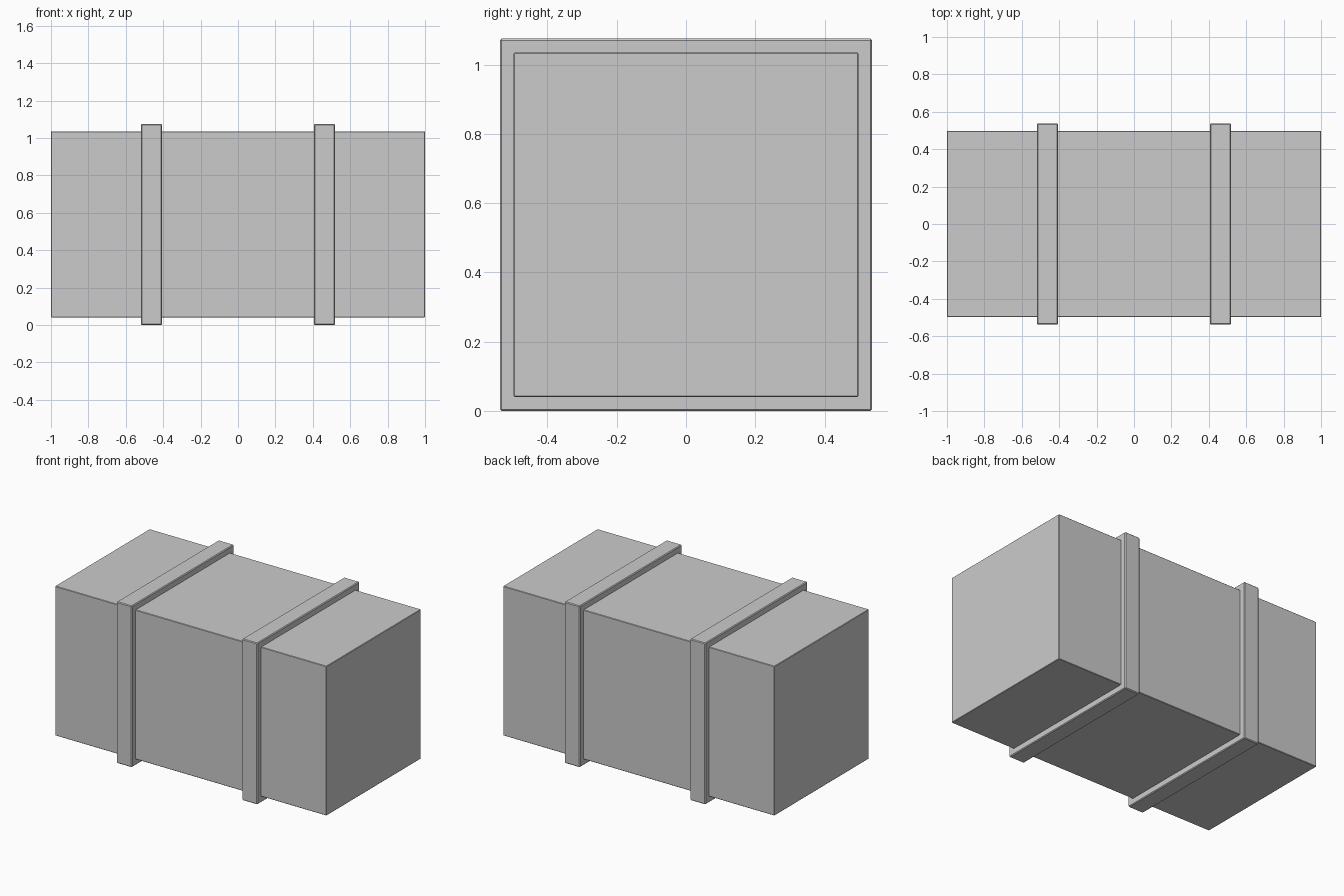
import bpy

if "Cube" in bpy.data.objects:
    bpy.data.objects.remove(bpy.data.objects["Cube"])

CENTER_Z = 0.5375


def bevelled_box(name, size, x, bevel):
    """Box centred on the crate axis with narrow chamfered edges."""
    bpy.ops.mesh.primitive_cube_add(size=1, location=(x, 0, CENTER_Z))
    obj = bpy.context.object
    obj.name = name
    obj.scale = size
    bpy.ops.object.transform_apply(location=False, rotation=False, scale=True)
    mod = obj.modifiers.new("edge_bevel", 'BEVEL')
    mod.width = bevel
    mod.segments = 1
    return obj


# Main crate body
bevelled_box("crate_body", (2.0, 0.995, 0.995), 0, 0.003)

# Two raised bands wrapping the body
for side, label in ((-1, "left"), (1, "right")):
    bevelled_box(f"{label}_band", (0.113, 1.075, 1.075), side * 0.4625, 0.005)
